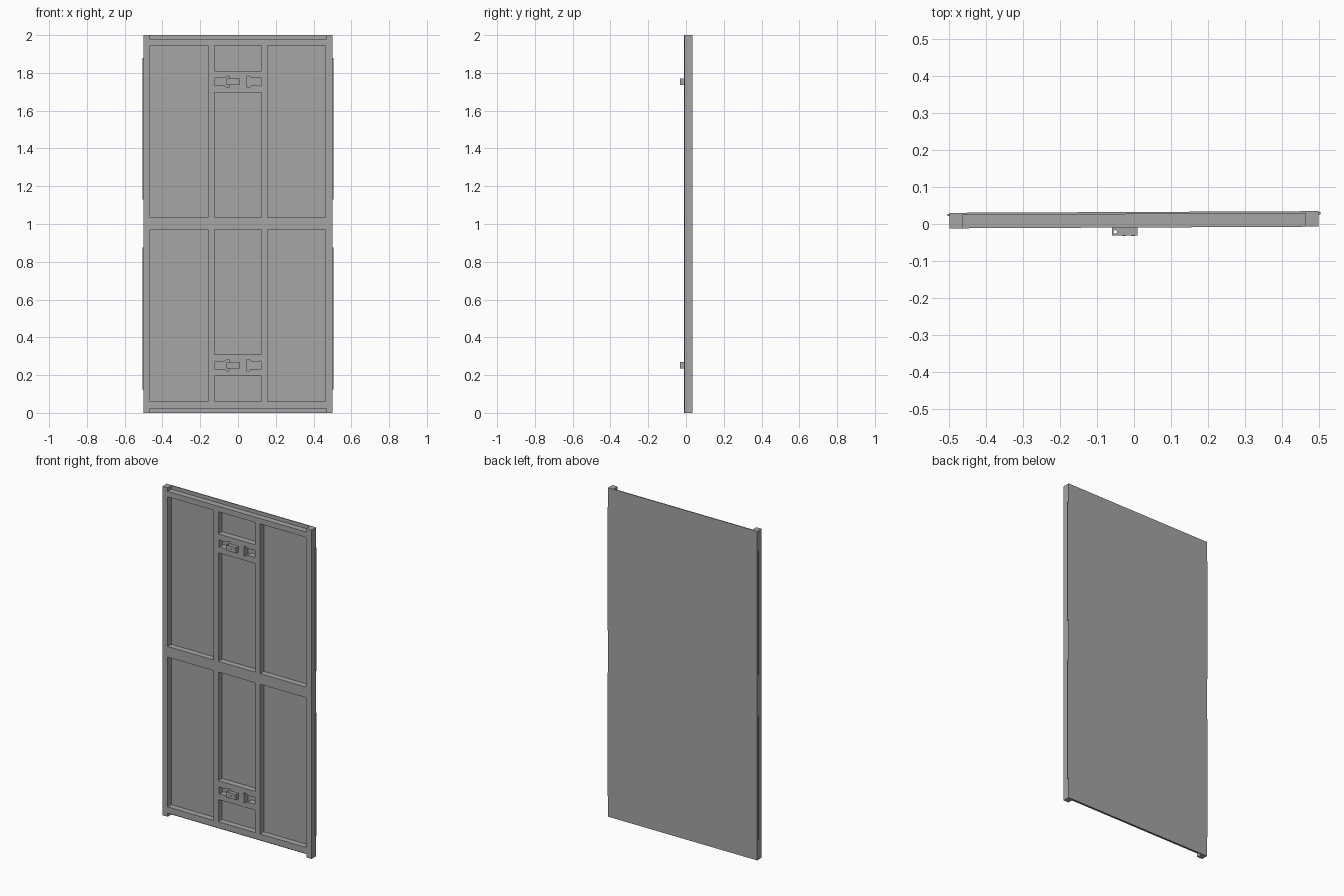
import bpy
import math
from mathutils import Matrix

cube = bpy.data.objects.get("Cube")
if cube:
    bpy.data.objects.remove(cube, do_unlink=True)

TILT = Matrix.Rotation(0.0045, 4, 'Z')
FACE_FRONT = Matrix.Rotation(math.pi / 2, 4, 'X')
FRONT, BACK = -0.0095, 0.0265   # frame depth range

grey = bpy.data.materials.new("plain grey")
grey.diffuse_color = (0.38, 0.38, 0.38, 1)
grey.use_nodes = True
grey.node_tree.nodes["Principled BSDF"].inputs["Base Color"].default_value = grey.diffuse_color


def slab(name, outlines, depth, matrix):
    """Extrude a flat outline; any further outlines become holes."""
    curve = bpy.data.curves.new(name, 'CURVE')
    curve.dimensions = '2D'
    curve.fill_mode = 'BOTH'
    curve.extrude = depth / 2
    for points in outlines:
        spline = curve.splines.new('POLY')
        spline.points.add(len(points) - 1)
        for p, (u, v) in zip(spline.points, points):
            p.co = (u, v, 0, 1)
        spline.use_cyclic_u = True
    source = bpy.data.objects.new(name + " outline", curve)
    bpy.context.collection.objects.link(source)
    bpy.context.view_layer.update()
    graph = bpy.context.evaluated_depsgraph_get()
    mesh = bpy.data.meshes.new_from_object(source.evaluated_get(graph))
    bpy.data.objects.remove(source, do_unlink=True)
    mesh.name = name
    mesh.transform(TILT @ matrix)
    mesh.materials.clear()
    mesh.materials.append(grey)
    for face in mesh.polygons:
        face.use_smooth = False
        face.material_index = 0
    obj = bpy.data.objects.new(name, mesh)
    bpy.context.collection.objects.link(obj)
    return obj


def upright(name, outlines, y0, y1):
    """Slab standing in the xz plane between two depths."""
    return slab(name, outlines, y1 - y0,
                Matrix.Translation((0, (y0 + y1) / 2, 0)) @ FACE_FRONT)


def rect(x0, x1, z0, z1):
    return [(x0, z0), (x1, z0), (x1, z1), (x0, z1)]


def circle(x, y, r, n=16):
    return [(x + r * math.cos(2 * math.pi * i / n),
             y + r * math.sin(2 * math.pi * i / n)) for i in range(n)]


def slot(side, z):
    """Flared latch cut-out, wide at its inner end."""
    half = [(0.048, 0.031), (0.062, 0.028), (0.072, 0.02), (0.11, 0.02), (0.122, 0.024)]
    pts = half + [(x, -h) for x, h in reversed(half)]
    return [(side * x, z + h) for x, h in pts]


# Frame: stiles stand proud of the top and bottom rails
foot, inner = 0.022, 0.465
lower = [(-0.5, 0), (-inner, 0), (-inner, foot), (inner, foot), (inner, 0), (0.5, 0)]
frame = [lower + [(x, 2 - z) for x, z in reversed(lower)]]
for z0, z1 in ((0.06, 0.97), (1.035, 1.945)):
    frame += [rect(-inner, -0.158, z0, z1), rect(0.155, 0.463, z0, z1)]
for z0, z1 in ((0.06, 0.195), (0.31, 0.97), (1.035, 1.695), (1.81, 1.945)):
    frame.append(rect(-0.125, 0.125, z0, z1))
latch_heights = {"lower": 0.252, "upper": 1.753}
for z in latch_heights.values():
    frame += [slot(side, z) for side in (-1, 1)]
upright("frame", frame, FRONT, BACK)

# Back panel and the edge strips behind the frame
upright("back_panel", [rect(-0.5, 0.5, 0, 2)], BACK, 0.0325)
for side, x in (("right", -0.502), ("left", 0.502)):
    for level, z0 in (("lower", 0.125), ("upper", 1.13)):
        upright(f"{side}_{level}_edge_strip",
                [rect(x - 0.003, x + 0.003, z0, z0 + 0.75)], 0.024, 0.03)

# Latches with a pin hole through the knuckle and two small screws
for level, z in latch_heights.items():
    slab(f"{level}_latch",
         [rect(-0.06, 0.009, -0.0315, FRONT + 0.001), circle(-0.051, -0.021, 0.005)],
         0.034, Matrix.Translation((0, 0, z)))
    for i, x in enumerate((-0.027, -0.003)):
        upright(f"{level}_latch_screw_{i + 1}", [circle(x, z, 0.004, 12)], -0.0325, -0.031)
